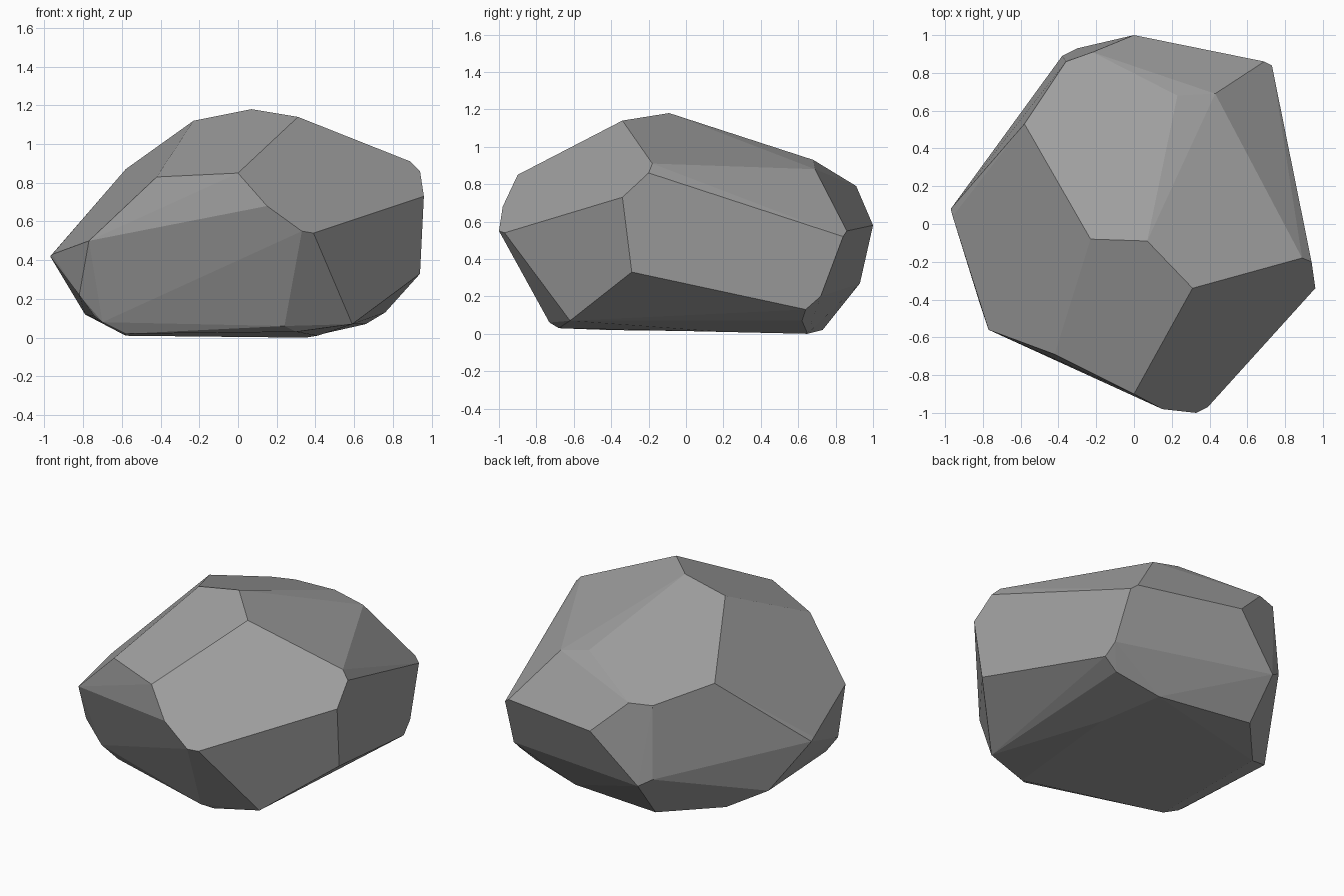
import bpy
import bmesh
from math import radians
from mathutils import Vector

default_cube = bpy.data.objects.get("Cube")
if default_cube:
    bpy.data.objects.remove(default_cube, do_unlink=True)


def make_material(name, colour):
    material = bpy.data.materials.new(name)
    material.use_nodes = True
    material.diffuse_color = colour
    shader = material.node_tree.nodes["Principled BSDF"]
    shader.inputs["Base Color"].default_value = colour
    shader.inputs["Roughness"].default_value = 0.9
    return material


def make_boulder(name, corner_groups, material, flatness):
    """Wrap a tight convex shell round the corners and merge flat facets."""
    builder = bmesh.new()
    for group in corner_groups:
        for corner in group:
            builder.verts.new(Vector(corner))
    shell = bmesh.ops.convex_hull(builder, input=builder.verts[:])
    buried = set(shell["geom_interior"]) | set(shell["geom_unused"])
    buried_corners = [item for item in buried
                      if isinstance(item, bmesh.types.BMVert)]
    bmesh.ops.delete(builder, geom=buried_corners, context="VERTS")

    # Broad chiselled facets
    bmesh.ops.dissolve_limit(builder, angle_limit=flatness,
                             verts=builder.verts[:], edges=builder.edges[:])
    bmesh.ops.recalc_face_normals(builder, faces=builder.faces[:])
    for face in builder.faces:
        face.smooth = False

    mesh = bpy.data.meshes.new(name)
    builder.to_mesh(mesh)
    builder.free()
    mesh.materials.append(material)
    boulder = bpy.data.objects.new(name, mesh)
    bpy.context.scene.collection.objects.link(boulder)
    return boulder


# Crown ridge and the shoulders below it
crown = [(-.23, -.08, 1.12), (.07, -.09, 1.18), (.31, -.34, 1.14)]
back_shoulder = [(.23, .68, .93), (.43, .69, .88), (-.58, .53, .87),
                 (-.36, .86, .79), (-.22, .91, .79)]
left_shoulder = [(.89, -.18, .91), (.94, -.2, .86), (.96, -.34, .73)]
front_shoulder = [(0, -.9, .85), (-.42, -.69, .83), (.15, -.98, .68)]

# Widest girth of the boulder
girth = [(.33, -1, .55), (.39, -.97, .54), (-.77, -.56, .5),
         (-.96, .04, .43), (-.97, .08, .42), (0, 1, .58),
         (.69, .86, .55), (.73, .84, .52)]

# Undercut flanks narrowing towards the ground
flanks = [(.94, -.29, .33), (.75, .72, .2), (.76, .64, .13),
          (-.38, .89, .32), (-.3, .93, .27), (-.82, -.41, .22),
          (-.79, .27, .12), (-.74, -.4, .11)]

# Nearly flat underside
underside = [(.66, .62, .07), (.59, -.62, .07), (.3, -.68, .03),
             (.24, -.73, .06), (-.7, -.42, .08), (-.58, -.42, .02),
             (-.58, .41, .01), (-.29, .73, .02), (.41, .2, .01),
             (.35, .65, 0)]

stone = make_material("grey stone", (.35, .35, .35, 1))
make_boulder("boulder",
             [crown, back_shoulder, left_shoulder, front_shoulder,
              girth, flanks, underside],
             stone, radians(4))
